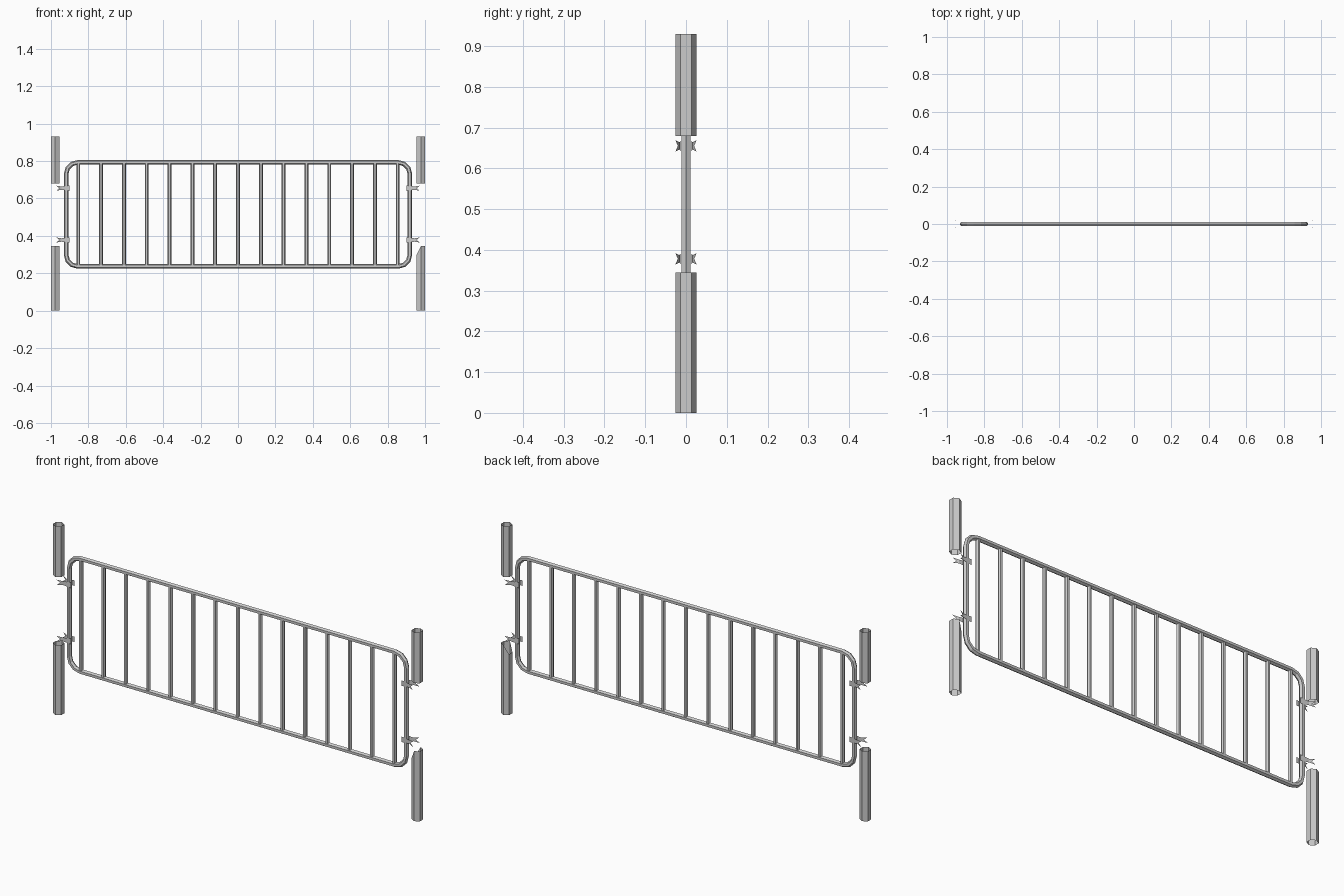
import bpy
from math import sin, cos, pi
from mathutils import Vector

if "Cube" in bpy.data.objects:
    bpy.data.objects.remove(bpy.data.objects["Cube"])


def make(name, verts, faces):
    mesh = bpy.data.meshes.new(name)
    mesh.from_pydata(verts, [], faces)
    mesh.update()
    ob = bpy.data.objects.new(name, mesh)
    bpy.context.collection.objects.link(ob)
    return ob


def hex_tube(name, x, z0, tops, r, phase=pi / 2):
    """Open six-sided tube; tops holds one height per corner."""
    ring = [(x + r * cos(phase + i * pi / 3), r * sin(phase + i * pi / 3)) for i in range(6)]
    verts = [(a, b, z0) for a, b in ring] + [(a, b, t) for (a, b), t in zip(ring, tops)]
    faces = [(i, (i + 1) % 6, 6 + (i + 1) % 6, 6 + i) for i in range(6)]
    return make(name, verts, faces)


# Split posts: a lower and an upper hexagonal sleeve at each end
for side, label in ((-1, "left"), (1, "right")):
    tops = [0.345] * 6
    if side > 0:
        tops[1] = 0.30
        tops[2] = 0.30
    hex_tube("lower_post_" + label, side * 0.9775, 0.0, tops, 0.026)
    hex_tube("upper_post_" + label, side * 0.9775, 0.68, [0.93] * 6, 0.026)

# Panel frame: hexagonal tube swept round a rounded rectangle
W, Z0, Z1, R, TUBE, STEPS = 0.919, 0.237, 0.793, 0.062, 0.0125, 3
path = []
for k, (cx, cz) in enumerate(((W - R, Z1 - R), (-W + R, Z1 - R),
                              (-W + R, Z0 + R), (W - R, Z0 + R))):
    for s in range(STEPS + 1):
        a = (k + s / STEPS) * pi / 2
        out = Vector((cos(a), 0, sin(a)))
        path.append((Vector((cx, 0, cz)) + out * R, out))
verts, faces = [], []
n = len(path)
for j, (p, out) in enumerate(path):
    for i in range(6):
        a = i * pi / 3
        verts.append(p + out * TUBE * cos(a) + Vector((0, TUBE * sin(a), 0)))
        k, m = (j + 1) % n, (i + 1) % 6
        faces.append((j * 6 + i, j * 6 + m, k * 6 + m, k * 6 + i))
make("panel_frame", verts, faces)

# Fifteen upright bars
for i in range(15):
    hex_tube("bar_%02d" % (i + 1), (i - 7) * 0.122, 0.24, [0.79] * 6, 0.0105, phase=0)

# Hinge straps: thin plates on both faces, forking out round the post
for sx, label in ((-1, "left"), (1, "right")):
    for z, level in ((0.655, "upper"), (0.378, "lower")):
        for sy, face in ((-1, "front"), (1, "back")):
            pts = [(0.900, 0.013, -0.014), (0.900, 0.013, 0.014),
                   (0.945, 0.016, 0.009), (0.945, 0.016, -0.009),
                   (0.955, 0.020, 0.0), (0.972, 0.026, 0.014), (0.972, 0.026, -0.014)]
            make("hinge_%s_%s_%s" % (level, label, face),
                 [(sx * x, sy * y, z + h) for x, y, h in pts],
                 [(0, 3, 2, 1), (2, 3, 4), (4, 5, 2), (4, 3, 6)])
